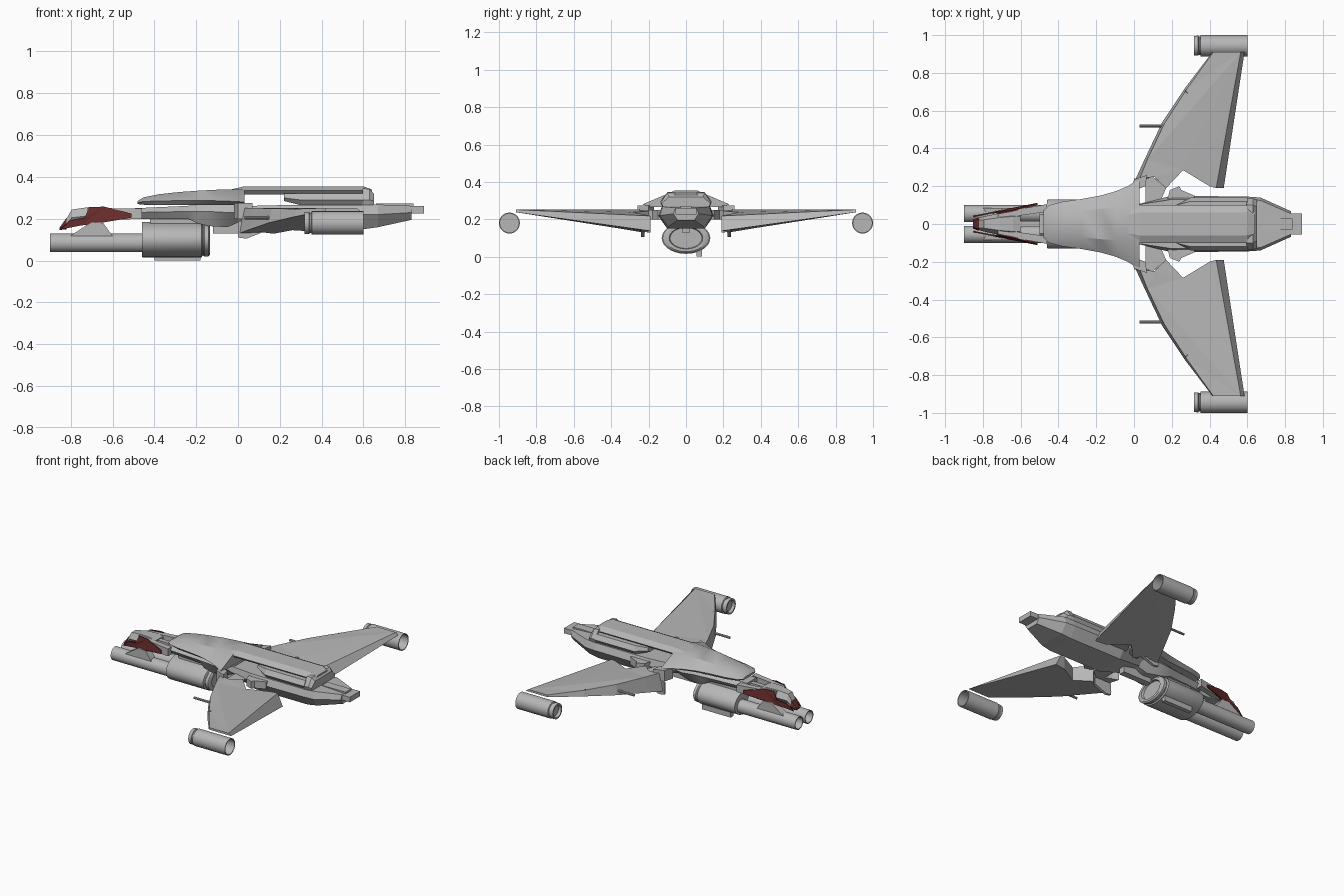
import bpy, bmesh, math


def material(name, color):
    m = bpy.data.materials.new(name)
    m.diffuse_color = (*color, 1)
    return m


GREY = material("hull grey", (0.47, 0.47, 0.47))
RED = material("dark red", (0.14, 0.025, 0.025))
SEAM = material("seam grey", (0.15, 0.15, 0.15))


def finish(bm, name, mat=GREY, mirror=False, smooth=False):
    bmesh.ops.remove_doubles(bm, verts=bm.verts, dist=1e-5)
    bmesh.ops.recalc_face_normals(bm, faces=bm.faces)
    me = bpy.data.meshes.new(name)
    bm.to_mesh(me)
    bm.free()
    me.materials.append(mat)
    if smooth:
        for p in me.polygons:
            p.use_smooth = True
        me.set_sharp_from_angle(angle=math.radians(32))
    ob = bpy.data.objects.new(name, me)
    bpy.context.collection.objects.link(ob)
    if mirror:
        mod = ob.modifiers.new("mirror", 'MIRROR')
        mod.use_axis = (False, True, False)
        mod.use_mirror_merge = False
    return ob


def skin(rings, name, caps=True, **kw):
    """Bridge rings of equal point count."""
    bm = bmesh.new()
    vs = [[bm.verts.new(p) for p in r] for r in rings]
    n = len(vs[0])
    for a, b in zip(vs, vs[1:]):
        for i in range(n):
            j = (i + 1) % n
            bm.faces.new((a[i], a[j], b[j], b[i]))
    if caps:
        ends = [bm.faces.new(vs[0]), bm.faces.new(vs[-1])]
        bmesh.ops.triangulate(bm, faces=ends, ngon_method='EAR_CLIP')
    return finish(bm, name, **kw)


def hull(name, stations, **kw):
    """Six-sided sections: x, bottom / middle / top half widths, three heights."""
    rings = [[(x, -wb, z0), (x, wb, z0), (x, wm, zm), (x, wt, z1), (x, -wt, z1), (x, -wm, zm)]
             for x, wb, wm, wt, z0, zm, z1 in stations]
    return skin(rings, name, **kw)


def box(name, x0, x1, y0, y1, z0, z1, **kw):
    return skin([[(x, y0, z0), (x, y1, z0), (x, y1, z1), (x, y0, z1)] for x in (x0, x1)], name, **kw)


def turned(name, profile, y, z, squash=1.0, n=28, **kw):
    """Profile of (x, radius) turned around a lengthwise axis."""
    rings = [[(x, y + r * math.cos(2 * math.pi * i / n), z + r * squash * math.sin(2 * math.pi * i / n))
              for i in range(n)] for x, r in profile]
    return skin(rings, name, caps=False, smooth=True, **kw)


# Upper arrowhead hull, flaring towards the wings
hull("upper_hull", [
    (-0.48, .05, .07, .04, .270, .277, .285), (-0.45, .08, .10, .05, .267, .283, .303),
    (-0.38, .10, .118, .06, .265, .285, .317), (-0.28, .11, .132, .07, .265, .287, .328),
    (-0.18, .12, .150, .08, .265, .288, .335), (-0.10, .14, .172, .085, .265, .286, .339),
    (-0.04, .16, .197, .09, .265, .284, .341), (0.0, .18, .220, .09, .265, .282, .341),
    (0.03, .19, .232, .09, .265, .280, .341)], smooth=True)

# Raised spine, its side shelf and the rear cap
hull("spine", [(-0.03, .06, .08, .05, .325, .335, .341), (0.03, .08, .10, .06, .315, .335, .355),
               (0.60, .08, .10, .06, .315, .335, .355), (0.64, .06, .08, .05, .30, .32, .34)])
hull("spine_shelf", [(0.22, .08, .10, .10, .285, .30, .32), (0.30, .12, .14, .12, .265, .29, .322),
                     (0.60, .12, .14, .12, .265, .29, .322)])
hull("spine_cap", [(0.595, .125, .135, .10, .26, .29, .345), (0.63, .125, .135, .10, .26, .29, .342),
                   (0.65, .12, .13, .09, .26, .285, .32)])

# Rear lower hull and tail block
hull("rear_hull", [(0.0, .06, .10, .10, .19, .22, .26), (0.2, .10, .15, .13, .15, .22, .265),
                   (0.6, .10, .145, .13, .15, .22, .265), (0.67, .095, .14, .125, .16, .22, .268),
                   (0.83, .045, .068, .055, .195, .23, .262)])
box("tail_block", 0.82, 0.89, -.055, .055, .225, .26)
box("tail_ridge", 0.66, 0.84, -.03, .03, .255, .272)

# Neck, prongs and cockpit
hull("neck", [(-0.50, .05, .075, .05, .20, .23, .25), (-0.24, .07, .10, .07, .20, .235, .262),
              (-0.20, .08, .105, .08, .18, .235, .265), (-0.14, .08, .11, .085, .165, .235, .266),
              (-0.05, .06, .12, .10, .16, .23, .266), (0.04, .05, .10, .10, .20, .23, .266)], smooth=True)
skin([[(x, y - w, z0), (x, y + w, z0), (x, y + w, z1), (x, y - w, z1)] for x, y, w, z0, z1 in
      ((-0.72, .040, .016, .20, .252), (-0.58, .066, .018, .195, .25), (-0.46, .085, .02, .20, .25))],
     "neck_prong", mirror=True)
box("neck_bar", -0.62, -0.48, -.016, .016, .205, .24)
hull("cockpit", [(-0.835, .02, .028, .02, .15, .16, .175), (-0.795, .03, .04, .022, .185, .205, .244),
                 (-0.71, .04, .058, .034, .195, .215, .256), (-0.64, .045, .068, .04, .195, .215, .256),
                 (-0.60, .04, .06, .04, .20, .215, .245)])
hull("nose_tip", [(-0.853, .018, .024, .016, .146, .152, .158), (-0.82, .026, .036, .026, .15, .175, .205)],
     mat=RED)


# Red side panels hugging the slanted cockpit sides
def panel_y(x, z):
    return .036 + .2 * (x + .85) - .25 * max(0, z - .21)


panel = [(-.85, .148), (-.75, .168), (-.67, .178), (-.61, .195), (-.51, .205), (-.51, .225),
         (-.64, .258), (-.71, .256), (-.735, .205), (-.80, .192)]
skin([[(x, panel_y(x, z) + d, z) for x, z in panel] for d in (0, .008)],
     "red_side_panel", mat=RED, mirror=True)

# Struts between cockpit and barrels
strut = [(-.80, .12), (-.70, .185), (-.645, .18), (-.59, .105), (-.74, .10)]
skin([[(x, y, z) for x, z in strut] for y in (.035, .085)], "barrel_strut", mirror=True)

# Twin forward barrels, hollow at the muzzle
turned("front_barrel", [(-.44, 0), (-.44, .045), (-.90, .045), (-.90, .039), (-.66, .039), (-.66, 0)],
       .055, .085, mirror=True)

# Oval housing behind the barrels
turned("oval_housing", [(-.46, 0), (-.46, .128), (-.455, .13), (-.175, .13), (-.17, .118), (-.165, .118),
                        (-.16, .125), (-.142, .125), (-.135, .112), (-.135, .09), (-.15, .085), (-.15, 0)],
       0, .1, squash=.65, n=40)
box("housing_pylon", -.42, -.18, -.05, .05, .17, .215)
box("housing_skid", -.40, -.18, .055, .085, 0, .04)
box("belly_strut", -.12, .10, -.022, .022, .13, .20)


# Wings: separate upper and lower outlines give sloped leading and trailing edges
def top_z(x, y):
    t = (y - .2) / .71
    return .252 - .035 * (1 - t) * max(0, x - .1) / .35


def low_z(x, y):
    t = (y - .2) / .71
    return .125 + .03 * max(0, x) * (1 - t) + .113 * t


wing_top = [(.03, .24), (.07, .34), (.16, .53), (.28, .715), (.42, .91), (.565, .91), (.435, .19),
            (.40, .20), (.26, .285), (.17, .19), (.11, .25)]
wing_low = [(.00, .22), (.055, .34), (.15, .54), (.27, .72), (.415, .91), (.585, .91), (.475, .19),
            (.40, .20), (.26, .285), (.17, .19), (.11, .25)]
skin([[(x, y, low_z(x, y)) for x, y in wing_low], [(x, y, top_z(x, y)) for x, y in wing_top]],
     "wing", mirror=True)

# Bent seam across each wing
seam = [(.27, .70), (.365, .612), (.495, .582)]
skin([[(x + dx, y + dy, top_z(x, y) + dz) for dx, dy, dz in
       ((0, 0, -.002), (.003, .009, -.002), (.003, .009, .002), (0, 0, .002))] for x, y in seam],
     "wing_seam", mat=SEAM, mirror=True)

# Root fairings and braces joining wing and fuselage
for name, pts, z0, z1 in (
        ("root_fairing", [(.0, .235), (-.02, .17), (.02, .19), (.06, .20), (.07, .26)], .20, .275),
        ("root_brace", [(.06, .10), (.06, .24), (.10, .25), (.17, .19), (.13, .10)], .205, .225),
        ("rear_brace", [(.17, .10), (.19, .18), (.24, .20), (.25, .18), (.32, .15), (.32, .10)], .20, .25)):
    skin([[(x, y, z) for x, y in pts] for z in (z0, z1)], name, mirror=True)
skin([[(x, y, z) for x, z in ((0, .11), (.04, .105), (.13, .14), (.13, .19), (0, .19))]
      for y in (.222, .24)], "root_spike", mirror=True)

# Small wing guns
turned("wing_gun", [(.03, 0), (.03, .008), (.18, .008), (.18, 0)], .52, .205, n=10, mirror=True)

# Wingtip pods: stepped nose, open rear
turned("wingtip_pod", [(.335, 0), (.335, .035), (.318, .042), (.318, .052), (.34, .053), (.343, .048),
                       (.35, .048), (.353, .056), (.60, .056), (.60, .050), (.42, .050), (.42, 0)],
       .944, .18, mirror=True)
